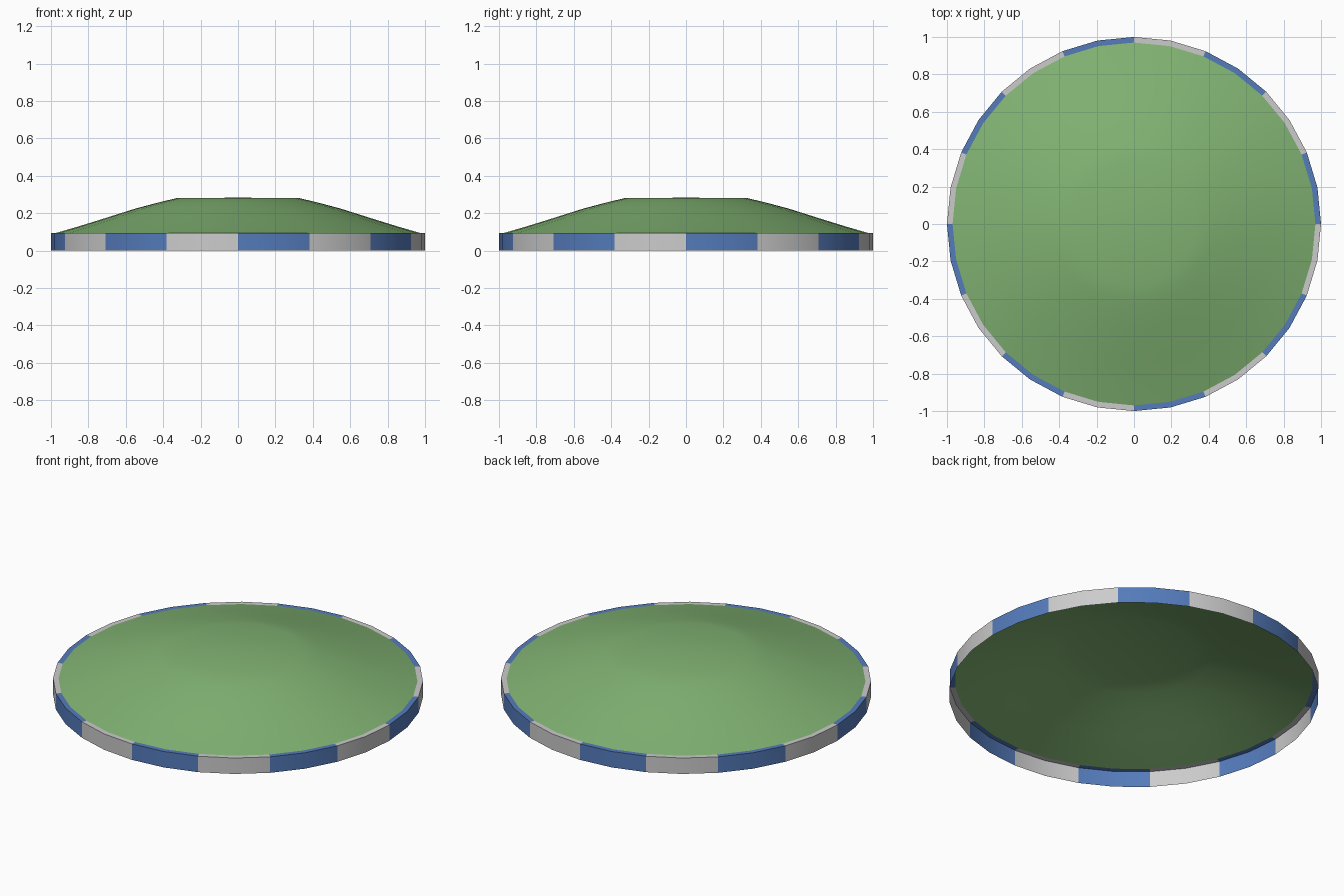
import bpy, bmesh, math

if "Cube" in bpy.data.objects:
    bpy.data.objects.remove(bpy.data.objects["Cube"])

SIDES = 32


def material(name, color):
    m = bpy.data.materials.new(name)
    m.diffuse_color = color
    m.use_nodes = True
    m.node_tree.nodes["Principled BSDF"].inputs["Base Color"].default_value = m.diffuse_color
    return m


def lathe(name, profile, mats, mat_index, cap=None):
    """Spin an (r, z) profile, listed from bottom/outside to top/inside."""
    bm = bmesh.new()
    rings = []
    for r, z in profile:
        rings.append([bm.verts.new((r * math.cos(2 * math.pi * i / SIDES),
                                    r * math.sin(2 * math.pi * i / SIDES), z))
                      for i in range(SIDES)])
    for a, b in zip(rings, rings[1:]):
        for i in range(SIDES):
            j = (i + 1) % SIDES
            f = bm.faces.new((a[i], a[j], b[j], b[i]))
            f.material_index = mat_index(i)
    if cap is not None:
        tip = bm.verts.new((0, 0, cap))
        for i in range(SIDES):
            bm.faces.new((rings[-1][i], rings[-1][(i + 1) % SIDES], tip))
    me = bpy.data.meshes.new(name)
    bm.to_mesh(me)
    bm.free()
    for m in mats:
        me.materials.append(m)
    ob = bpy.data.objects.new(name, me)
    bpy.context.collection.objects.link(ob)
    bpy.ops.object.select_all(action='DESELECT')
    ob.select_set(True)
    bpy.context.view_layer.objects.active = ob
    bpy.ops.object.shade_smooth_by_angle(angle=math.radians(30))
    return ob


blue = material("blue", (0.09, 0.2, 0.5, 1))
grey = material("light_grey", (0.6, 0.6, 0.6, 1))
green = material("green", (0.22, 0.45, 0.17, 1))

# Kerb: open shell with outer wall and narrow top lip, two sides per colour
lathe("kerb", [(1.0, 0.0), (1.0, 0.095), (0.97, 0.095)],
      [blue, grey], lambda i: (i // 2) % 2)

# Grass mound: shallow dome with a flattened top, open underneath
lathe("grass_mound",
      [(0.97, 0.095), (0.86, 0.127), (0.74, 0.164), (0.55, 0.224),
       (0.43, 0.256), (0.33, 0.28)],
      [green], lambda i: 0, cap=0.283)
